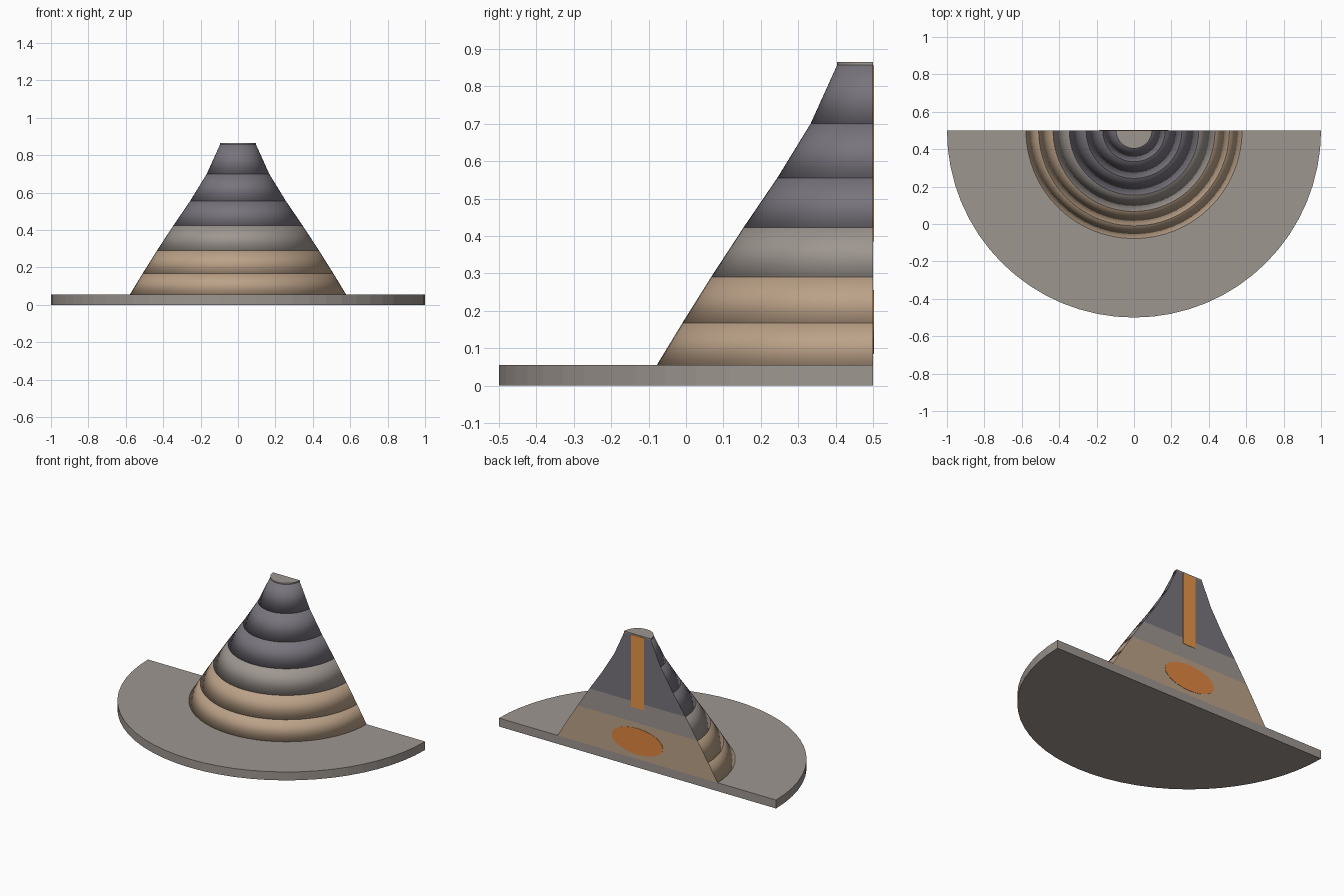
import bpy
import bmesh
from math import pi, cos, sin

cube = bpy.data.objects.get("Cube")
if cube:
    bpy.data.objects.remove(cube, do_unlink=True)

BACK = 0.5      # plane of the flat cut face
PROUD = 0.002   # how far the cut-face details stand out


def make_material(name, rgb):
    mat = bpy.data.materials.new(name)
    mat.use_nodes = True
    mat.diffuse_color = (*rgb, 1)
    mat.node_tree.nodes["Principled BSDF"].inputs["Base Color"].default_value = (*rgb, 1)
    return mat


stone = make_material("warm grey stone", (0.34, 0.305, 0.28))
tan = make_material("tan earth", (0.50, 0.36, 0.245))
dark = make_material("dark slate", (0.19, 0.175, 0.205))
lava = make_material("bright orange lava", (0.90, 0.34, 0.07))
magma = make_material("deep orange magma", (0.74, 0.24, 0.05))


def finish(name, bm, mat):
    bmesh.ops.recalc_face_normals(bm, faces=bm.faces)
    mesh = bpy.data.meshes.new(name)
    bm.to_mesh(mesh)
    bm.free()
    mesh.materials.append(mat)
    obj = bpy.data.objects.new(name, mesh)
    bpy.context.collection.objects.link(obj)
    return obj


def half_frustum(name, r0, r1, z0, z1, mat, smooth=False, y=BACK, steps=32):
    """Half of a cone slice, cut flat at the back."""
    bm = bmesh.new()
    rings = []
    for r, z in ((r0, z0), (r1, z1)):
        rings.append([bm.verts.new((r * cos(pi * i / steps), y - r * sin(pi * i / steps), z))
                      for i in range(steps + 1)])
    low, high = rings
    for i in range(steps):
        bm.faces.new((low[i], low[i + 1], high[i + 1], high[i]))
    bm.faces.new(low)
    bm.faces.new(high)
    back = bm.faces.new((low[0], high[0], high[-1], low[-1]))
    if smooth:
        # round the slice edges in shading, keep the cut crisp
        for face in bm.faces:
            face.smooth = face is not back
        for edge in back.edges:
            edge.smooth = False
    return finish(name, bm, mat)


# Ground slab
half_frustum("ground_slab", 1.0, 1.0, 0.0, 0.055, stone)

# Stacked cone layers: height and radius at each boundary
levels = [(0.055, 0.578), (0.167, 0.51), (0.29, 0.433), (0.423, 0.346),
          (0.555, 0.256), (0.70, 0.167), (0.857, 0.096)]
layer_mats = [tan, tan, stone, dark, dark, dark]
for i, mat in enumerate(layer_mats):
    (z0, r0), (z1, r1) = levels[i], levels[i + 1]
    half_frustum(f"cone_layer_{i + 1}", r0, r1, z0, z1, mat, smooth=True)

# Summit cap
half_frustum("summit_cap", 0.096, 0.096, 0.857, 0.865, stone)

# Lava conduit, showing on the cut face
half_frustum("lava_conduit", 0.047, 0.047, 0.385, 0.856, lava, y=BACK + PROUD, steps=12)

# Magma chamber: half ellipsoid, showing on the cut face
bm = bmesh.new()
bmesh.ops.create_uvsphere(bm, u_segments=24, v_segments=12, radius=1)
bmesh.ops.scale(bm, vec=(0.185, 0.1, 0.085), verts=bm.verts)
bmesh.ops.translate(bm, vec=(0, BACK + PROUD, 0.17), verts=bm.verts)
cut = bmesh.ops.bisect_plane(bm, geom=bm.verts[:] + bm.edges[:] + bm.faces[:], dist=1e-5,
                             plane_co=(0, BACK + PROUD, 0), plane_no=(0, 1, 0), clear_outer=True)
rim = [e for e in bm.edges if e.is_boundary]
bmesh.ops.holes_fill(bm, edges=rim, sides=0)
finish("magma_chamber", bm, magma)
